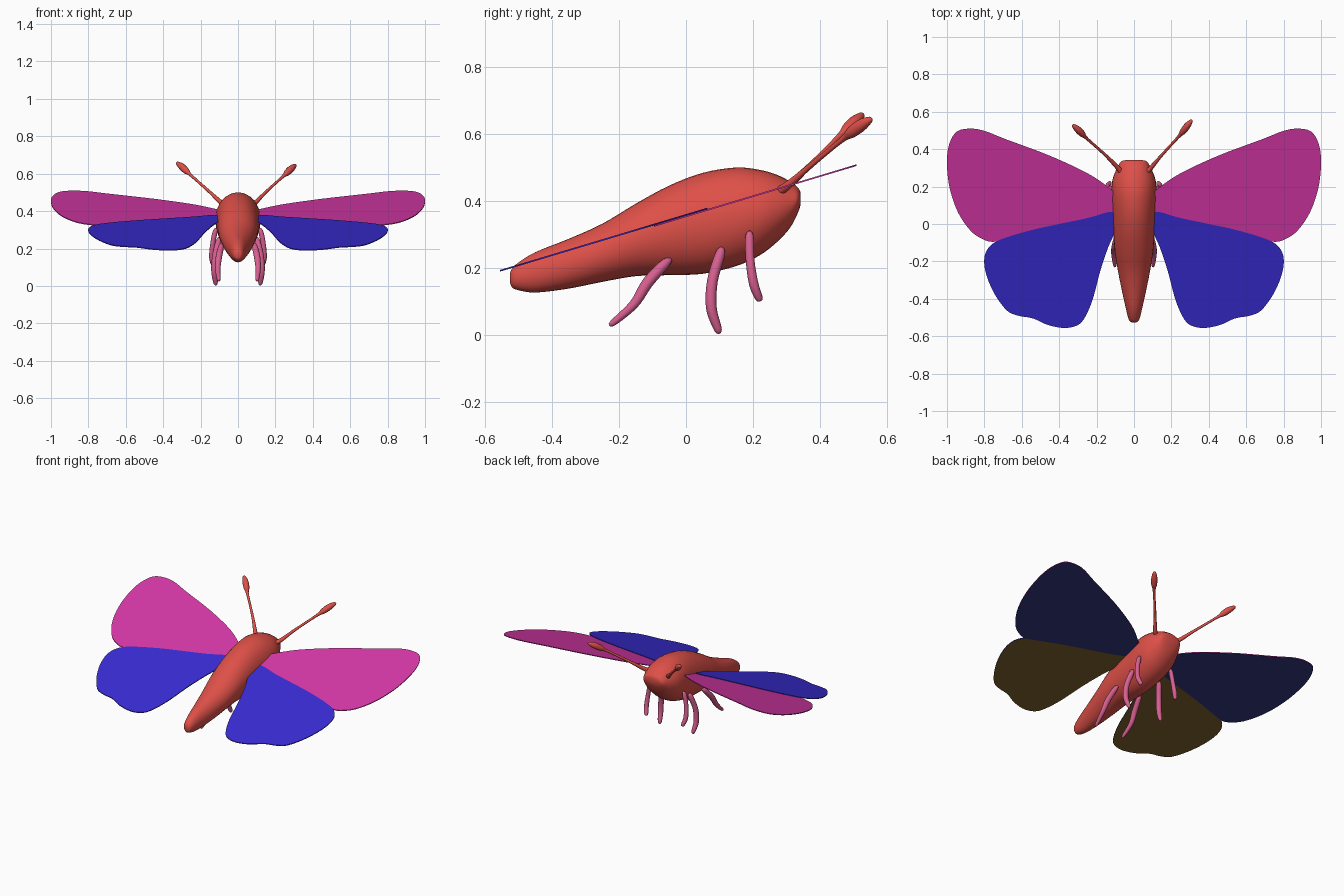
import bpy, bmesh, math
from mathutils import Vector


def material(name, rgb):
    m = bpy.data.materials.new(name)
    m.diffuse_color = (*rgb, 1)
    return m


RED = material("coral", (0.73, 0.08, 0.065))
PINK = material("pink", (0.68, 0.115, 0.28))
MAGENTA = material("magenta", (0.68, 0.04, 0.39))
BLUE = material("blue", (0.04, 0.025, 0.65))
NAVY = material("navy", (0.025, 0.03, 0.18))
BROWN = material("brown", (0.18, 0.10, 0.021))


def spline(points, steps, closed=False):
    """Catmull-Rom curve through points of any dimension."""
    p = [Vector(q) for q in points]
    n = len(p)
    get = (lambda i: p[i % n]) if closed else (lambda i: p[max(0, min(n - 1, i))])
    out = []
    for i in range(n if closed else n - 1):
        a, b, c, d = get(i - 1), get(i), get(i + 1), get(i + 2)
        for k in range(steps):
            t = k / steps
            out.append(0.5 * (2 * b + (c - a) * t + (2 * a - 5 * b + 4 * c - d) * t * t
                              + (3 * b - a - 3 * c + d) * t ** 3))
    if not closed:
        out.append(p[-1])
    return out


def finish(bm, name, *mats):
    bmesh.ops.recalc_face_normals(bm, faces=bm.faces)
    me = bpy.data.meshes.new(name)
    bm.to_mesh(me)
    bm.free()
    for m in mats:
        me.materials.append(m)
    ob = bpy.data.objects.new(name, me)
    bpy.context.collection.objects.link(ob)
    return ob


def loft(name, rings, sides, mat):
    """Skin elliptical rings given as (centre, half axis, half axis)."""
    bm = bmesh.new()
    loops = []
    for c, u, v in rings:
        loops.append([bm.verts.new(c + u * math.cos(a) + v * math.sin(a))
                      for a in (2 * math.pi * k / sides for k in range(sides))])
    for a, b in zip(loops, loops[1:]):
        for k in range(sides):
            j = (k + 1) % sides
            bm.faces.new((a[k], a[j], b[j], b[k]))
    bm.faces.new(loops[0])
    bm.faces.new(loops[-1])
    for f in bm.faces:
        f.smooth = True
    return finish(bm, name, mat)


def tube(name, points, mat, side=1):
    """Tapered round tube; points are (x, y, z, radius)."""
    pts = spline(points, 6)
    pos = [Vector((q[0] * side, q[1], q[2])) for q in pts]
    rings = []
    for i, q in enumerate(pts):
        t = (pos[min(i + 1, len(pos) - 1)] - pos[max(i - 1, 0)]).normalized()
        u = t.cross(Vector((1, 0, 0))).normalized()
        r = max(q[3], 0.001)
        rings.append((pos[i], u * r, t.cross(u) * r))
    return loft(name, rings, 12, mat)


def wing(name, outline, side, lift, top, under):
    """Thin flat wing on the sloping wing plane, coloured differently underneath."""
    bm = bmesh.new()
    pts = spline(outline, 5, closed=True)
    up, low = ([bm.verts.new((p[0] * side, p[1], 0.356 + 0.3 * p[1] + lift + dz)) for p in pts]
               for dz in (0.0025, -0.0025))
    bm.faces.new(up)
    bm.faces.new(low).material_index = 1
    n = len(pts)
    for k in range(n):
        j = (k + 1) % n
        bm.faces.new((up[k], up[j], low[j], low[k]))
    return finish(bm, name, top, under)


# Body: y, top z, bottom z, half width
body = [(-0.527, 0.180, 0.160, 0.006), (-0.522, 0.195, 0.144, 0.019), (-0.505, 0.213, 0.134, 0.030),
        (-0.45, 0.247, 0.126, 0.044), (-0.35, 0.287, 0.138, 0.066), (-0.25, 0.332, 0.158, 0.086),
        (-0.15, 0.392, 0.175, 0.102), (-0.05, 0.446, 0.178, 0.110), (0.05, 0.484, 0.182, 0.116),
        (0.15, 0.500, 0.205, 0.121), (0.22, 0.493, 0.237, 0.118), (0.27, 0.479, 0.275, 0.104),
        (0.31, 0.459, 0.318, 0.085), (0.335, 0.440, 0.365, 0.068), (0.343, 0.425, 0.390, 0.035)]
loft("body", [(Vector((0, y, (t + b) / 2)), Vector((w, 0, 0)), Vector((0, 0, (t - b) / 2)))
              for y, t, b, w in spline(body, 4)], 32, RED)

# Wings
fore = [(0.09, 0.08), (0.09, 0.15), (0.135, 0.195), (0.25, 0.272), (0.45, 0.365), (0.69, 0.455),
        (0.80, 0.498), (0.88, 0.510), (0.95, 0.492), (0.99, 0.42), (1.0, 0.32), (0.985, 0.19),
        (0.94, 0.06), (0.87, -0.04), (0.80, -0.085), (0.75, -0.095), (0.69, -0.082),
        (0.55, -0.045), (0.40, -0.01), (0.24, 0.025), (0.14, 0.05)]
hind = [(0.09, 0.02), (0.10, 0.055), (0.14, 0.063), (0.24, 0.034), (0.40, 0.0), (0.55, -0.033),
        (0.70, -0.078), (0.77, -0.118), (0.80, -0.18), (0.79, -0.27), (0.745, -0.375),
        (0.68, -0.462), (0.62, -0.49), (0.54, -0.505), (0.46, -0.54), (0.37, -0.556),
        (0.30, -0.540), (0.26, -0.495), (0.22, -0.40), (0.18, -0.25), (0.14, -0.13), (0.11, -0.06)]

# Legs: x, y, z, radius
legs = {
    "front": [(0.112, 0.19, 0.308, 0.005), (0.122, 0.19, 0.29, 0.013), (0.136, 0.192, 0.22, 0.013),
              (0.140, 0.203, 0.15, 0.014), (0.130, 0.219, 0.108, 0.011), (0.128, 0.222, 0.10, 0.003)],
    "middle": [(0.098, 0.108, 0.26, 0.006), (0.104, 0.102, 0.24, 0.015), (0.122, 0.079, 0.16, 0.016),
               (0.127, 0.076, 0.08, 0.016), (0.120, 0.095, 0.018, 0.012), (0.118, 0.100, 0.003, 0.004)],
    "rear": [(0.085, -0.045, 0.225, 0.006), (0.090, -0.065, 0.210, 0.015), (0.102, -0.115, 0.155, 0.017),
             (0.108, -0.155, 0.092, 0.014), (0.103, -0.215, 0.038, 0.010), (0.101, -0.230, 0.030, 0.004)],
}
for label, s in (("right", 1), ("left", -1)):
    wing(f"{label}_forewing", fore, s, -0.002, MAGENTA, NAVY)
    wing(f"{label}_hindwing", hind, s, 0.002, BLUE, BROWN)
    for part, path in legs.items():
        tube(f"{label}_{part}_leg", path, PINK, s)

# Antennae with clubbed ends, slightly different on each side
tube("right_antenna", [(0.070, 0.28, 0.430, 0.014), (0.095, 0.305, 0.447, 0.012), (0.15, 0.37, 0.503, 0.008),
                       (0.235, 0.463, 0.580, 0.008), (0.262, 0.495, 0.605, 0.017), (0.285, 0.525, 0.627, 0.018),
                       (0.305, 0.550, 0.643, 0.010), (0.309, 0.556, 0.647, 0.002)], RED)
tube("left_antenna", [(-0.070, 0.28, 0.430, 0.014), (-0.095, 0.31, 0.450, 0.012), (-0.16, 0.375, 0.510, 0.008),
                      (-0.250, 0.455, 0.590, 0.008), (-0.277, 0.482, 0.615, 0.017), (-0.300, 0.505, 0.637, 0.018),
                      (-0.323, 0.525, 0.656, 0.010), (-0.328, 0.529, 0.661, 0.002)], RED)
